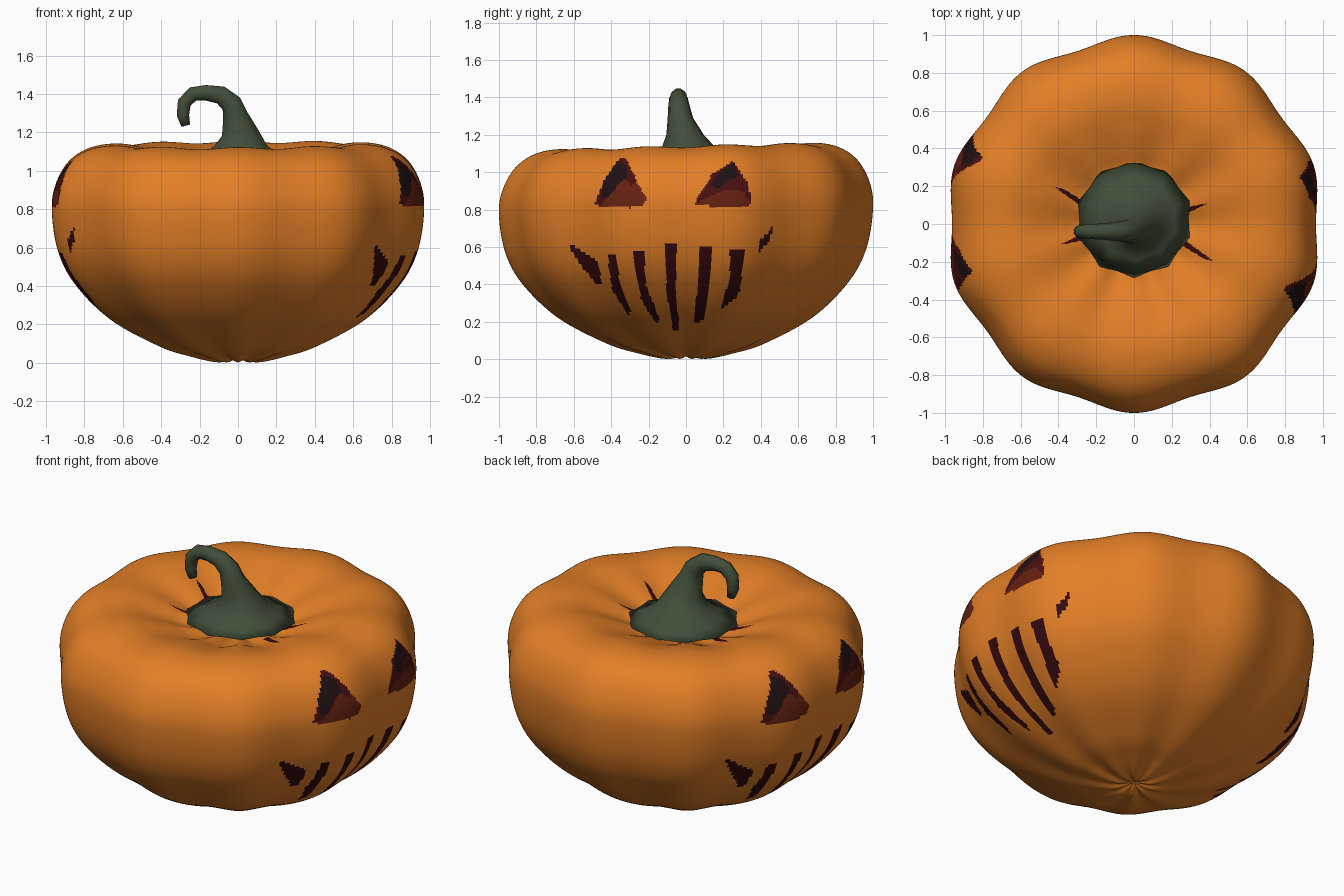
import bpy, bmesh, math
from mathutils import Vector

if "Cube" in bpy.data.objects:
    bpy.data.objects.remove(bpy.data.objects["Cube"])


def material(name, rgb):
    m = bpy.data.materials.new(name)
    m.diffuse_color = (*rgb, 1)
    m.use_nodes = True
    m.node_tree.nodes["Principled BSDF"].inputs["Base Color"].default_value = m.diffuse_color
    return m


ORANGE = material("orange skin", (0.76, 0.21, 0.02))
DEEP = material("deep red", (0.035, 0.003, 0.004))
BROWN = material("red brown", (0.13, 0.015, 0.006))
RED = material("dark red", (0.065, 0.005, 0.005))
BLACK = material("near black", (0.013, 0.005, 0.006))
GREEN = material("stem green", (0.054, 0.076, 0.040))


def add_object(name, verts, faces, mats):
    me = bpy.data.meshes.new(name)
    me.from_pydata(verts, [], faces)
    for m in mats:
        me.materials.append(m)
    ob = bpy.data.objects.new(name, me)
    bpy.context.collection.objects.link(ob)
    return ob


def finish(ob):
    bm = bmesh.new()
    bm.from_mesh(ob.data)
    bmesh.ops.remove_doubles(bm, verts=bm.verts, dist=1e-5)
    bmesh.ops.recalc_face_normals(bm, faces=bm.faces)
    for f in bm.faces:
        f.smooth = True
    bm.to_mesh(ob.data)
    bm.free()


def smooth_path(pts, sub):
    """Catmull-Rom curve through tuples of any length."""
    p = [pts[0]] + list(pts) + [pts[-1]]
    out = []
    for i in range(1, len(p) - 2):
        for s in range(sub):
            t = s / sub
            out.append(tuple(0.5 * (2 * b + (c - a) * t + (2 * a - 5 * b + 4 * c - d) * t * t
                                    + (3 * b - a - 3 * c + d) * t ** 3)
                             for a, b, c, d in zip(*p[i - 1:i + 3])))
    out.append(tuple(pts[-1]))
    return out


def inside(poly, x, y):
    hit = False
    for (ax, ay), (bx, by) in zip(poly, poly[1:] + poly[:1]):
        if (ay > y) != (by > y) and x < (bx - ax) * (y - ay) / (by - ay) + ax:
            hit = not hit
    return hit


# Pumpkin body: ten-lobed revolved profile, denser towards the two carved sides
PROFILE = [(0, 0.035), (0.05, 0.012), (0.12, 0.003), (0.25, 0.03), (0.42, 0.083), (0.68, 0.222),
           (0.87, 0.405), (0.965, 0.58), (1.0, 0.79), (0.98, 0.93), (0.91, 1.05),
           (0.80, 1.12), (0.66, 1.14), (0.52, 1.115), (0.40, 1.075), (0.30, 1.04), (0.10, 1.0)]
COLS = 420
rings = smooth_path(PROFILE, 11)
verts, faces = [], []
for k, (r, z) in enumerate(rings):
    top = max(0.0, min(1.0, (k / len(rings) - 0.62) / 0.2))
    low = max(0.0, min(1.0, r / 0.1)) * max(0.0, 1 - r / 0.8) * (1 - top)
    for c in range(COLS):
        u = math.tau * c / COLS
        a = u - 0.22 * math.sin(2 * u)
        valley = 0.5 - 0.5 * math.cos(10 * (a - math.radians(18)))
        rr = r * (1 - 0.037 * valley)
        x, y = rr * math.cos(a), rr * math.sin(a)
        zz = z + valley * (0.014 * low - 0.022 * top) + (0.025 * y + 0.005 * x) * min(1, z)
        verts.append((x, y, zz))
for k in range(len(rings) - 1):
    for c in range(COLS):
        d = (c + 1) % COLS
        faces.append((k * COLS + c, k * COLS + d, (k + 1) * COLS + d, (k + 1) * COLS + c))
pumpkin = add_object("pumpkin_body", verts, faces, [ORANGE, DEEP, BROWN, RED, BLACK])
finish(pumpkin)

# Face shapes as (sideways, height) outlines, with material slot; later ones win
MOUTH = [
    [(-.635, .63), (-.47, .52), (-.45, .395), (-.475, .395), (-.59, .54)],
    [(-.42, .555), (-.375, .555), (-.353, .40), (-.29, .255), (-.31, .235), (-.395, .37)],
    [(-.285, .58), (-.225, .58), (-.215, .40), (-.14, .21), (-.16, .19), (-.24, .32)],
    [(-.11, .61), (-.05, .61), (-.055, .37), (-.035, .155), (-.07, .155), (-.105, .37)],
    [(.075, .60), (.14, .605), (.125, .40), (.095, .21), (.04, .19), (.06, .37)],
    [(.235, .58), (.31, .58), (.29, .37), (.26, .32), (.18, .265), (.235, .43)],
    [(.465, .71), (.45, .64), (.385, .565), (.39, .625)]]
EYES = [
    [(-.49, .83), (-.44, .95), (-.35, 1.08), (-.32, 1.07), (-.27, .96), (-.21, .86),
     (-.22, .83), (-.3, .81), (-.46, .815)],
    [(.05, .83), (.06, .86), (.14, .99), (.25, 1.06), (.28, 1.02), (.33, .94),
     (.355, .83), (.29, .81), (.15, .815)]]
EYE_RED = [
    [(-.49, .83), (-.44, .95), (-.35, 1.08), (-.32, 1.07), (-.26, .95), (-.29, .93),
     (-.33, .97), (-.41, .87), (-.45, .83)],
    [(.05, .835), (.14, .99), (.25, 1.06), (.28, 1.02), (.33, .94), (.35, .84),
     (.3, .9), (.21, .9), (.14, .88)]]
EYE_BLACK = [
    [(-.46, .86), (-.44, .95), (-.37, 1.06), (-.32, 1.04), (-.315, .97), (-.37, .935), (-.41, .87)],
    [(.13, .93), (.19, 1.02), (.26, 1.05), (.28, .98), (.225, .95), (.17, .91)]]
STREAKS = [[(.42, -.195), (.38, -.19), (.25, -.11), (.26, -.08)],
           [(.39, .11), (.26, .045), (.26, .085)]]
SHAPES = [(p, s) for s, group in ((1, MOUTH), (2, EYES), (3, EYE_RED), (4, EYE_BLACK)) for p in group]

# The same face appears on both sides, turned half way round
for f in pumpkin.data.polygons:
    x, y, z = f.center
    if x < 0:
        x, y = -x, -y
    if x > 0.5 and abs(y) < 0.65 and f.normal.z < 0.9:
        for poly, slot in SHAPES:
            if inside(poly, y, z):
                f.material_index = slot
    elif 0.2 < x < 0.45 and z > 0.9:
        if any(inside(p, x, y) for p in STREAKS):
            f.material_index = 1

# Stem: fluted ten-sided sweep along a hooked path (x, y, z, radius)
STEM = [(0, 0.025, 1.05, .31), (.01, 0.025, 1.085, .215), (.015, 0.015, 1.13, .145), (.01, -0.005, 1.2, .10),
        (-.015, -0.03, 1.29, .068), (-.035, -0.037, 1.35, .058), (-.09, -0.04, 1.395, .05),
        (-.17, -0.04, 1.407, .042), (-.235, -0.04, 1.40, .04), (-.28, -0.04, 1.355, .038),
        (-.287, -0.04, 1.29, .034), (-.272, -0.04, 1.235, .024)]
SIDES = 20
verts, faces = [], []
for k, (x, y, z, r) in enumerate(STEM):
    a, b = STEM[max(k - 1, 0)], STEM[min(k + 1, len(STEM) - 1)]
    t = Vector((b[0] - a[0], 0, b[2] - a[2])).normalized() if k > 2 else Vector((0, 0, 1))
    side = Vector((0, 1, 0))
    out = side.cross(t)
    for c in range(SIDES):
        ang = math.tau * c / SIDES
        rr = r * (0.93 if c % 2 else 1.0)
        verts.append(Vector((x, y, z)) + rr * (side * math.cos(ang) + out * math.sin(ang)))
for k in range(len(STEM) - 1):
    for c in range(SIDES):
        d = (c + 1) % SIDES
        faces.append((k * SIDES + c, k * SIDES + d, (k + 1) * SIDES + d, (k + 1) * SIDES + c))
faces.append(tuple(range(SIDES)))
faces.append(tuple(range((len(STEM) - 1) * SIDES, len(STEM) * SIDES)))
finish(add_object("stem", verts, faces, [GREEN]))
